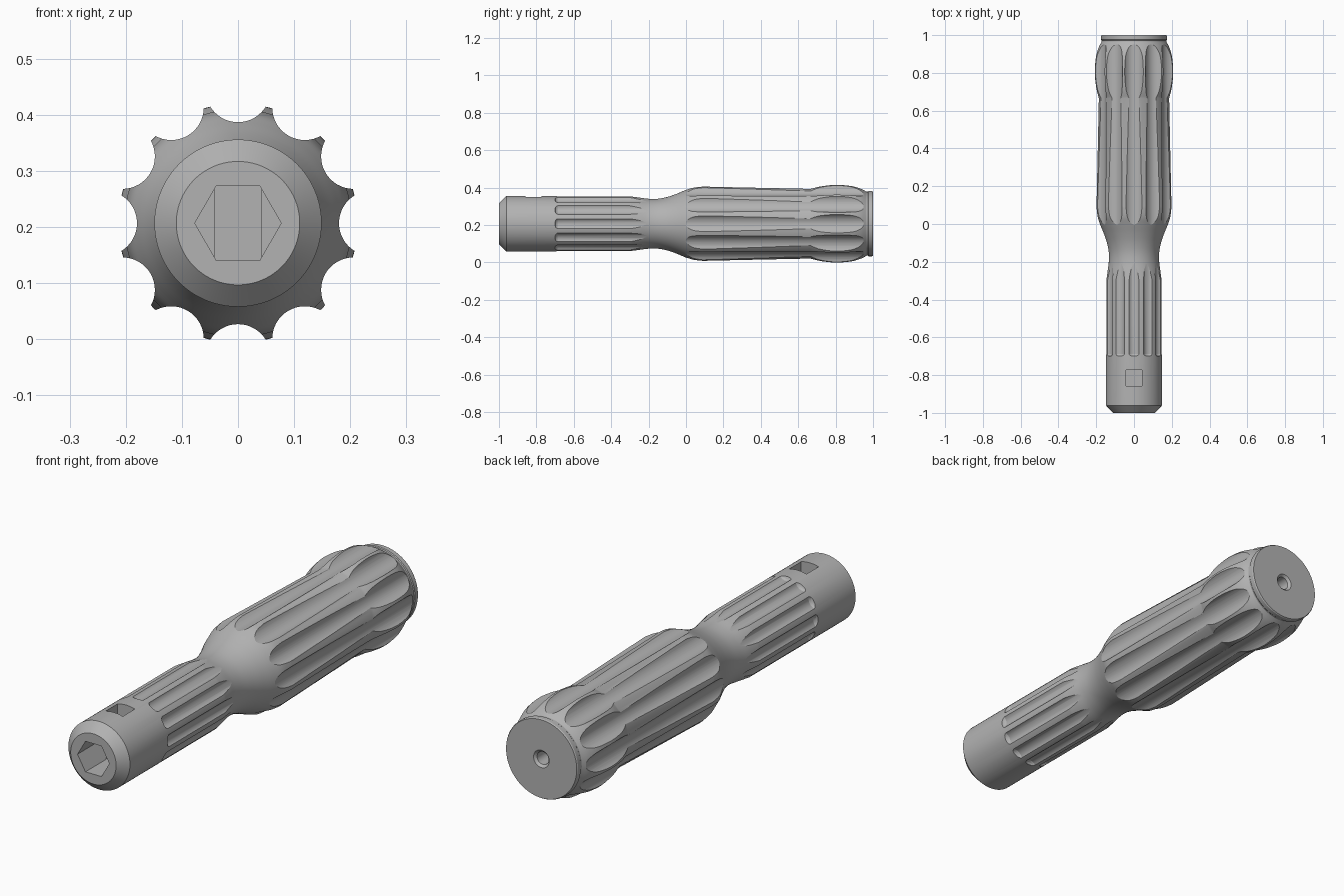
import bpy, bmesh, math
from mathutils import Matrix, Vector

cube = bpy.data.objects.get("Cube")
if cube:
    bpy.data.objects.remove(cube, do_unlink=True)

AXIS_Z = 0.207
CENTRE = Matrix.Translation((0, 0, AXIS_Z))
ALONG_Y = Matrix.Rotation(-math.pi / 2, 4, 'X')

grey = bpy.data.materials.new("satin_grey")
grey.use_nodes = True
grey.diffuse_color = (0.45, 0.45, 0.45, 1)
grey.node_tree.nodes["Principled BSDF"].inputs["Base Color"].default_value = (0.45, 0.45, 0.45, 1)


def make_object(name, bm):
    bmesh.ops.recalc_face_normals(bm, faces=bm.faces)
    bm.transform(CENTRE)
    mesh = bpy.data.meshes.new(name)
    bm.to_mesh(mesh)
    bm.free()
    mesh.materials.append(grey)
    obj = bpy.data.objects.new(name, mesh)
    bpy.context.collection.objects.link(obj)
    return obj


def smooth_curve(points, steps=5):
    """Catmull-Rom curve through (y, radius) points."""
    pts = [Vector(p) for p in points]
    pts = [2 * pts[0] - pts[1]] + pts + [2 * pts[-1] - pts[-2]]
    out = []
    for a, b, c, d in zip(pts, pts[1:], pts[2:], pts[3:]):
        for i in range(steps):
            t = i / steps
            out.append(b + (c - a) * t / 2 + (2 * a - 5 * b + 4 * c - d) * t * t / 2
                       + (3 * b - a - 3 * c + d) * t ** 3 / 2)
    return out + [pts[-2]]


def revolve(bm, profile, segments, matrix=Matrix()):
    """Closed solid turned around the y axis from a (y, radius) profile."""
    rings = []
    for y, r in profile:
        ring = []
        for i in range(segments):
            a = math.tau * i / segments
            ring.append(bm.verts.new(matrix @ Vector((r * math.cos(a), y, r * math.sin(a)))))
        rings.append(ring)
    for low, high in zip(rings, rings[1:]):
        for i in range(segments):
            j = (i + 1) % segments
            bm.faces.new((low[i], low[j], high[j], high[i]))
    bm.faces.new(rings[0])
    bm.faces.new(rings[-1])


def flute_cutters(name, profile, distance, count=12):
    """Ring of round bars, all parallel to the handle axis."""
    bm = bmesh.new()
    for i in range(count):
        turn = Matrix.Rotation(math.tau * i / count, 4, 'Y')
        revolve(bm, profile, 48, turn @ Matrix.Translation((0, 0, distance)))
    return make_object(name, bm)


# Turned handle: nose, neck, grip, bulged end and end disc
nose = [(-1, 0.11), (-0.96, 0.149)]
neck = smooth_curve([(-0.3, 0.149), (-0.25, 0.141), (-0.2, 0.1335), (-0.15, 0.1335),
                     (-0.1, 0.143), (-0.05, 0.16), (0, 0.181), (0.04, 0.196), (0.09, 0.203)])
bulge = smooth_curve([(0.665, 0.188), (0.72, 0.204), (0.8, 0.2135), (0.88, 0.207),
                      (0.93, 0.191), (0.965, 0.171)])
disc = [(0.972, 0.171), (0.976, 0.174), (0.995, 0.174), (1, 0.171)]
bm = bmesh.new()
revolve(bm, nose + neck + bulge + disc, 120)
handle = make_object("handle", bm)

# Flutes of the grip and bulge, then of the front shaft
R = 0.058
grip_flutes = flute_cutters("grip_flute_cutter", [(-0.12, R), (1.05, R)], 0.18 + R)
r = 0.036
shaft_flutes = flute_cutters("shaft_flute_cutter",
                             [(-0.7, r - 0.012), (-0.696, r - 0.005), (-0.688, r), (-0.17, r)],
                             0.135 + r)

# Hexagonal socket
bm = bmesh.new()
revolve(bm, [(-1.05, 0.077), (-0.81, 0.077)], 6)
socket = make_object("socket_cutter", bm)

# Square window that meets the socket from above
bm = bmesh.new()
bmesh.ops.create_cube(bm, size=1, matrix=Matrix.Translation((0, -0.815, 0.0665))
                      @ Matrix.Diagonal((0.084, 0.084, 0.267, 1)))
window = make_object("window_cutter", bm)

# Chamfered hole in the rear disc
bm = bmesh.new()
revolve(bm, [(0.88, 0.028), (0.99, 0.028), (1.01, 0.048)], 48)
rear_hole = make_object("rear_hole_cutter", bm)

bpy.ops.object.select_all(action='DESELECT')
bpy.context.view_layer.objects.active = handle
handle.select_set(True)
for cutter in (grip_flutes, shaft_flutes, socket, window, rear_hole):
    cutter.hide_render = True
    mod = handle.modifiers.new(cutter.name, 'BOOLEAN')
    mod.operation = 'DIFFERENCE'
    mod.solver = 'EXACT'
    mod.object = cutter
    bpy.ops.object.modifier_apply(modifier=mod.name)
    bpy.data.objects.remove(cutter, do_unlink=True)

bpy.ops.object.shade_smooth_by_angle(angle=math.radians(22))
